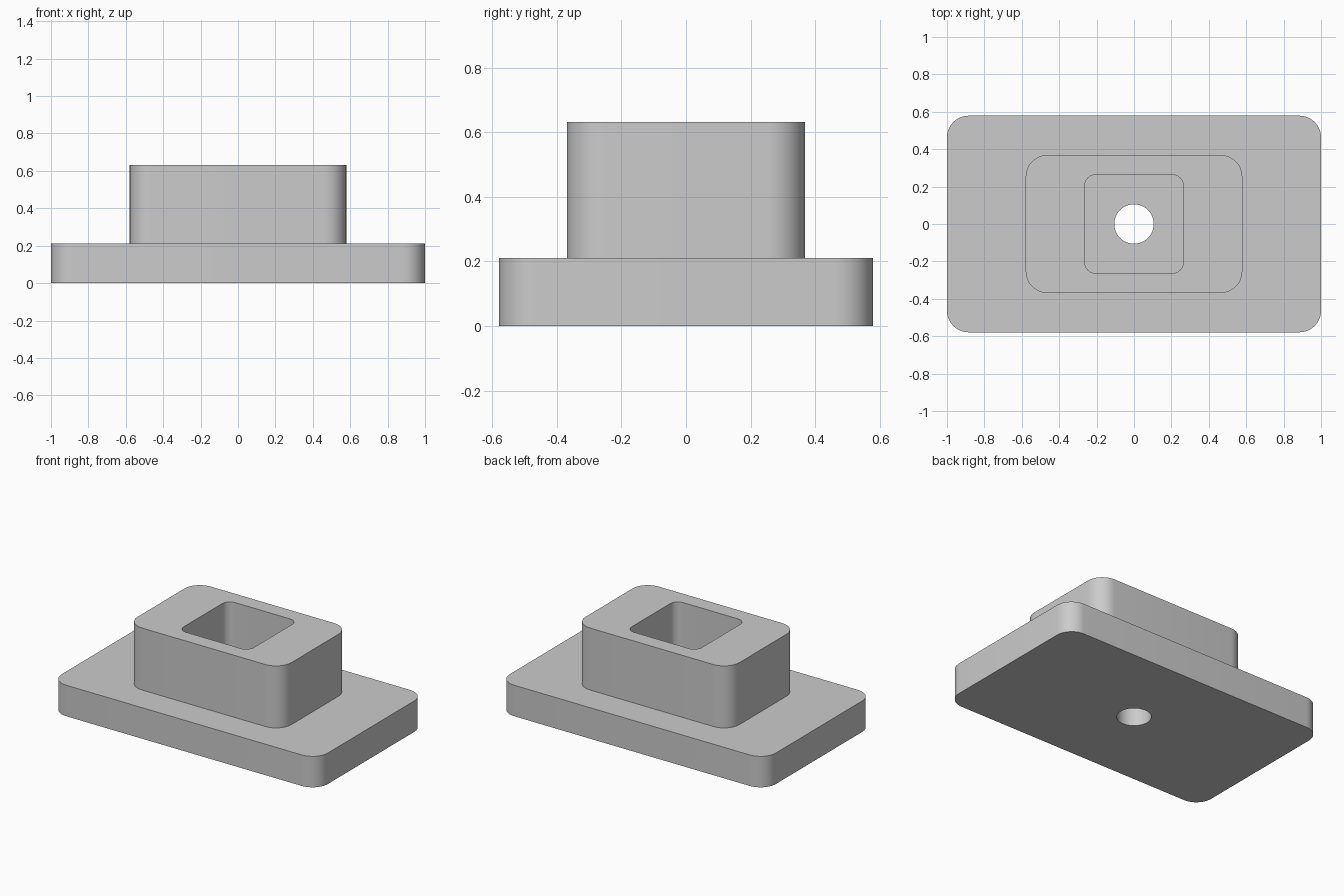
import bpy
import bmesh
from math import pi, cos, sin, radians

if "Cube" in bpy.data.objects:
    bpy.data.objects.remove(bpy.data.objects["Cube"])

U = 2 / 19  # drawing unit: the plate is 19 x 11 x 2

grey = bpy.data.materials.new("plain_grey")
grey.use_nodes = True
grey.diffuse_color = (0.6, 0.6, 0.6, 1)
grey.node_tree.nodes["Principled BSDF"].inputs["Base Color"].default_value = (0.6, 0.6, 0.6, 1)


def rounded_block(name, width, depth, radius, z0, z1, steps=12):
    """Upright prism with rounded vertical corners."""
    bm = bmesh.new()
    ring = []
    for i, (sx, sy) in enumerate([(1, 1), (-1, 1), (-1, -1), (1, -1)]):
        cx, cy = sx * (width / 2 - radius), sy * (depth / 2 - radius)
        # full circles share the quarter end points
        last = steps if radius * 2 >= width else steps + 1
        for s in range(last):
            a = (i + s / steps) * pi / 2
            ring.append(bm.verts.new(((cx + radius * cos(a)) * U,
                                      (cy + radius * sin(a)) * U, z0 * U)))
    base = bm.faces.new(ring)
    top = bmesh.ops.extrude_face_region(bm, geom=[base])["geom"]
    bmesh.ops.translate(bm, vec=(0, 0, (z1 - z0) * U),
                        verts=[v for v in top if isinstance(v, bmesh.types.BMVert)])
    bmesh.ops.recalc_face_normals(bm, faces=bm.faces)
    mesh = bpy.data.meshes.new(name)
    bm.to_mesh(mesh)
    bm.free()
    mesh.materials.append(grey)
    obj = bpy.data.objects.new(name, mesh)
    bpy.context.collection.objects.link(obj)
    return obj


def combine(target, tool, operation):
    """Apply a boolean and discard the tool object."""
    bpy.context.view_layer.objects.active = target
    mod = target.modifiers.new(operation.lower(), 'BOOLEAN')
    mod.operation, mod.object, mod.solver = operation, tool, 'EXACT'
    bpy.ops.object.modifier_apply(modifier=mod.name)
    bpy.data.objects.remove(tool)


# Base plate with raised boss
body = rounded_block("flanged_block", 19, 11, 1.1, 0, 2)
combine(body, rounded_block("boss", 11, 7, 1.1, 1, 6), 'UNION')

# Square pocket through the boss, round hole through the plate
combine(body, rounded_block("pocket", 5, 5, 0.55, 2, 7), 'DIFFERENCE')
combine(body, rounded_block("hole", 2, 2, 1, -1, 3), 'DIFFERENCE')

# Smooth the rounded corners and keep the edges crisp
bpy.ops.object.select_all(action='DESELECT')
body.select_set(True)
bpy.context.view_layer.objects.active = body
bpy.ops.object.shade_smooth_by_angle(angle=radians(30))
